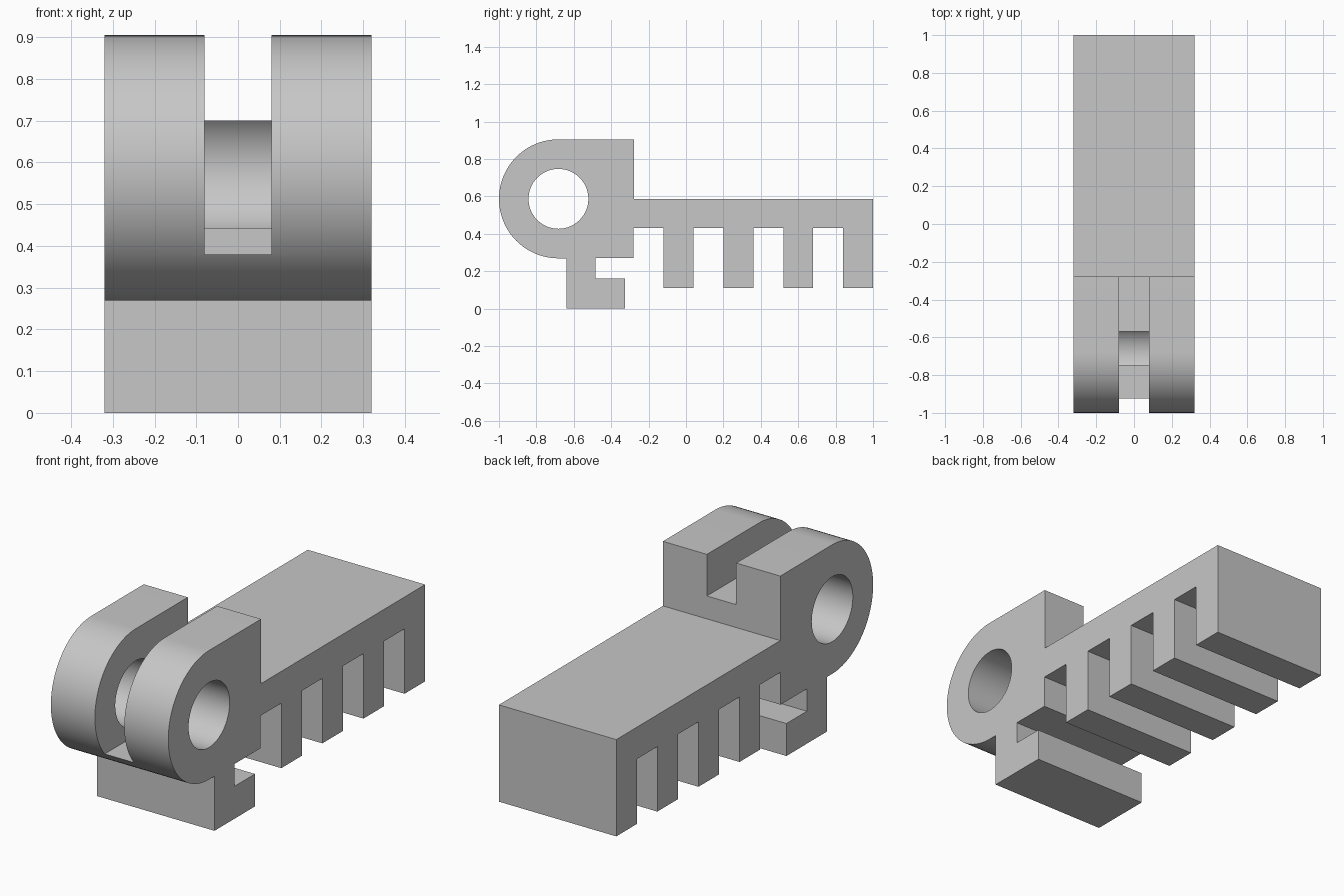
import bpy, bmesh
from math import pi, sin, cos, radians

cube = bpy.data.objects.get("Cube")
if cube:
    bpy.data.objects.remove(cube)

grey = bpy.data.materials.new("light grey")
grey.use_nodes = True
colour = (0.57, 0.57, 0.57, 1)
grey.diffuse_color = colour
grey.node_tree.nodes["Principled BSDF"].inputs["Base Color"].default_value = colour

HALF = 0.32                     # half the body width
EYE_Y, EYE_Z = -0.682, 0.587    # centre of the round eye


def arc(radius, start, end, steps):
    """Points (y, z) around the eye centre."""
    angles = [start + (end - start) * i / steps for i in range(steps + 1)]
    return [(EYE_Y + radius * cos(a), EYE_Z + radius * sin(a)) for a in angles]


def extrude_profile(name, points, half):
    """Extrude a side profile (y, z) across x from -half to half."""
    bm = bmesh.new()
    face = bm.faces.new([bm.verts.new((-half, y, z)) for y, z in points])
    result = bmesh.ops.extrude_face_region(bm, geom=[face])
    moved = [v for v in result["geom"] if isinstance(v, bmesh.types.BMVert)]
    bmesh.ops.translate(bm, verts=moved, vec=(2 * half, 0, 0))
    bmesh.ops.recalc_face_normals(bm, faces=bm.faces)
    mesh = bpy.data.meshes.new(name)
    bm.to_mesh(mesh)
    bm.free()
    obj = bpy.data.objects.new(name, mesh)
    mesh.materials.append(grey)
    bpy.context.collection.objects.link(obj)
    return obj


# Rounded head, then the bar with its four teeth, then the hooked foot
profile = arc(0.318, 1.5 * pi, 0.5 * pi, 48)
profile += [(-0.277, 0.905), (-0.277, 0.587), (1, 0.587)]
for i in range(4):
    back = 1 - 0.32 * i
    if i:
        profile.append((back, 0.43))
    profile += [(back, 0.11), (back - 0.16, 0.11), (back - 0.16, 0.43)]
profile += [(-0.28, 0.43), (-0.28, 0.27), (-0.484, 0.27), (-0.484, 0.16),
            (-0.325, 0.16), (-0.325, 0), (-0.64, 0), (-0.64, 0.269)]
body = extrude_profile("toothed_bar_body", profile, HALF)

# Pin hole through the head, and the stepped slot between the two cheeks
hole = extrude_profile("pin_hole_cutter", arc(0.16, 0, 2 * pi, 64)[:-1], HALF + 0.1)
slot = extrude_profile("slot_cutter", [(-1.1, 0.38), (-0.75, 0.38), (-0.75, 0.7),
                                       (-0.2, 0.7), (-0.2, 1), (-1.1, 1)], 0.08)

bpy.context.view_layer.objects.active = body
for cutter in (hole, slot):
    cutter.hide_render = True
    mod = body.modifiers.new("cut", "BOOLEAN")
    mod.operation = "DIFFERENCE"
    mod.solver = "EXACT"
    mod.object = cutter
    bpy.ops.object.modifier_apply(modifier=mod.name)
for cutter in (hole, slot):
    bpy.data.objects.remove(cutter)

# Smooth the curved walls, keep every corner crisp
bpy.ops.object.select_all(action="DESELECT")
body.select_set(True)
bpy.ops.object.shade_smooth_by_angle(angle=radians(30))
